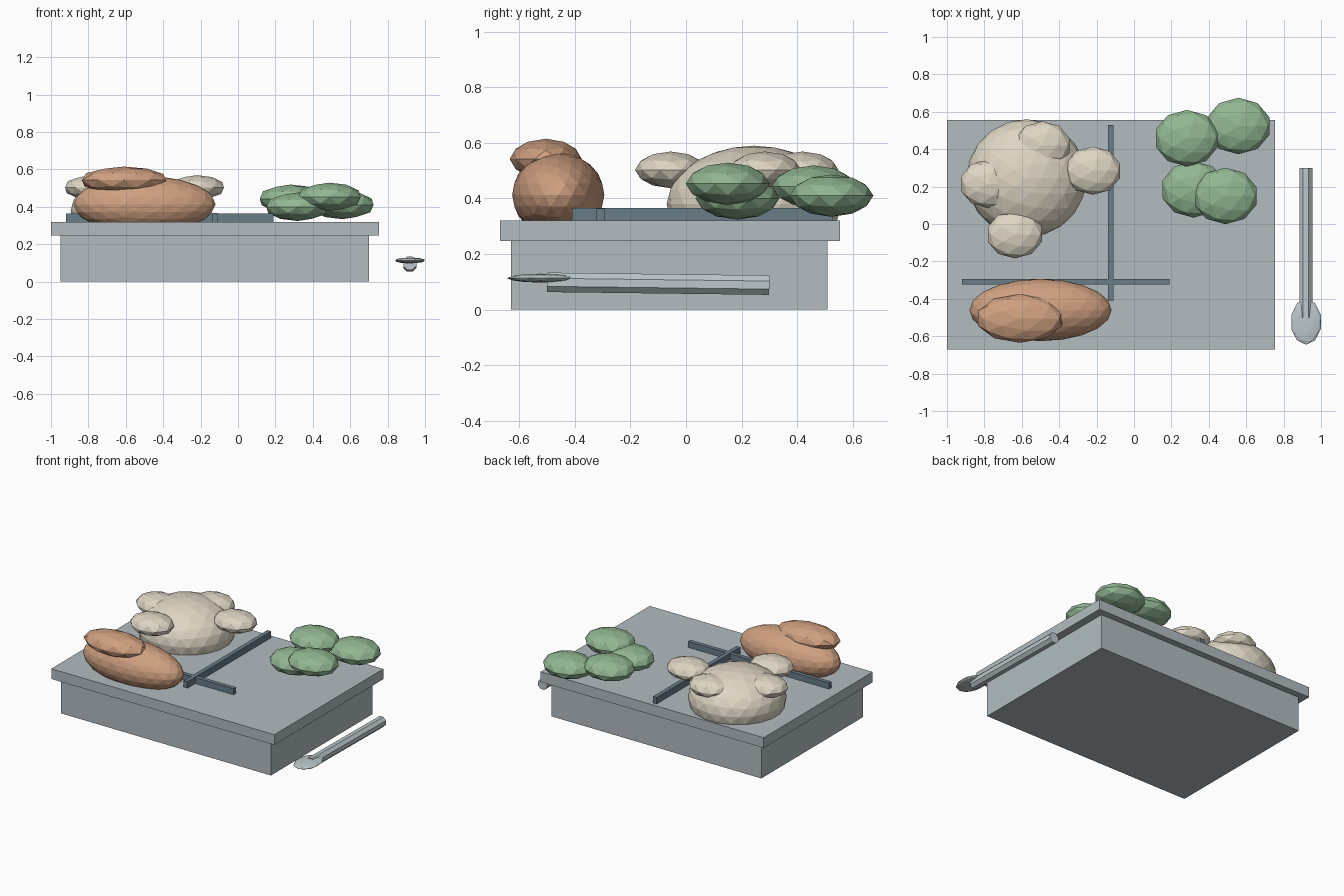
import bpy, math

if "Cube" in bpy.data.objects:
    bpy.data.objects.remove(bpy.data.objects["Cube"])


def material(name, r, g, b):
    # sRGB 0-255 to linear
    def lin(c):
        c /= 255
        return c / 12.92 if c <= 0.04045 else ((c + 0.055) / 1.055) ** 2.4
    m = bpy.data.materials.new(name)
    m.diffuse_color = (lin(r), lin(g), lin(b), 1)
    m.use_nodes = True
    m.node_tree.nodes["Principled BSDF"].inputs["Base Color"].default_value = m.diffuse_color
    return m


GREY = material("box_grey", 178, 188, 192)
SLATE = material("divider_slate", 106, 125, 137)
CREAM = material("rice_cream", 222, 214, 196)
BROWN = material("meat_brown", 207, 160, 128)
GREEN = material("vegetable_green", 146, 184, 147)
STEEL = material("spoon_steel", 188, 200, 204)


def finish(name, mat):
    ob = bpy.context.object
    ob.name = name
    ob.data.materials.append(mat)
    return ob


def box(name, x, y, z, mat):
    """Box from (min, max) pairs."""
    bpy.ops.mesh.primitive_cube_add(size=1, location=[sum(p) / 2 for p in (x, y, z)])
    ob = finish(name, mat)
    ob.scale = [p[1] - p[0] for p in (x, y, z)]
    return ob


def blob(name, loc, radii, mat, level=2):
    """Faceted ellipsoid."""
    bpy.ops.mesh.primitive_ico_sphere_add(subdivisions=level, radius=1, location=loc)
    ob = finish(name, mat)
    ob.scale = radii
    return ob


# Box body and overhanging tray
box("box_body", (-0.95, 0.70), (-0.63, 0.51), (0, 0.25), GREY)
box("tray", (-1.0, 0.755), (-0.67, 0.555), (0.247, 0.32), GREY)

# Crossed dividers
box("long_divider", (-0.14, -0.11), (-0.41, 0.53), (0.31, 0.366), SLATE)
box("cross_divider", (-0.92, 0.19), (-0.323, -0.294), (0.31, 0.363), SLATE)

# Rice mound with clumps
blob("rice_mound", (-0.575, 0.245, 0.38), (0.32, 0.315, 0.21), CREAM, 3)
for i, (x, y) in enumerate([(-0.22, 0.285), (-0.49, 0.42), (-0.78, 0.215), (-0.637, -0.055)]):
    blob(f"rice_clump_{i + 1}", (x, y, 0.503), (0.152, 0.129, 0.066), CREAM)

# Meat pieces
blob("meat", (-0.5, -0.46, 0.413), (0.38, 0.166, 0.152), BROWN, 3)
blob("meat_topping", (-0.61, -0.505, 0.542), (0.236, 0.13, 0.073), BROWN)

# Vegetables
for i, loc in enumerate([(0.283, 0.459, 0.443), (0.558, 0.524, 0.41),
                         (0.318, 0.185, 0.40), (0.489, 0.15, 0.453)]):
    blob(f"vegetable_{i + 1}", loc, (0.175, 0.151, 0.076), GREEN)

# Spoon: octagonal handle with flats upward, slightly tilted, and a flat bowl
bpy.ops.mesh.primitive_cylinder_add(vertices=8, radius=0.038, depth=0.8,
                                    location=(0.919, -0.1, 0.093))
handle = finish("spoon_handle", STEEL)
for v in handle.data.vertices:
    a = math.pi / 8
    x, y = v.co.x, v.co.y
    v.co.x = x * math.cos(a) - y * math.sin(a)
    v.co.y = x * math.sin(a) + y * math.cos(a)
handle.rotation_euler.x = math.pi / 2 + 0.0125 * -1
blob("spoon_bowl", (0.92, -0.523, 0.113), (0.083, 0.122, 0.016), STEEL)
